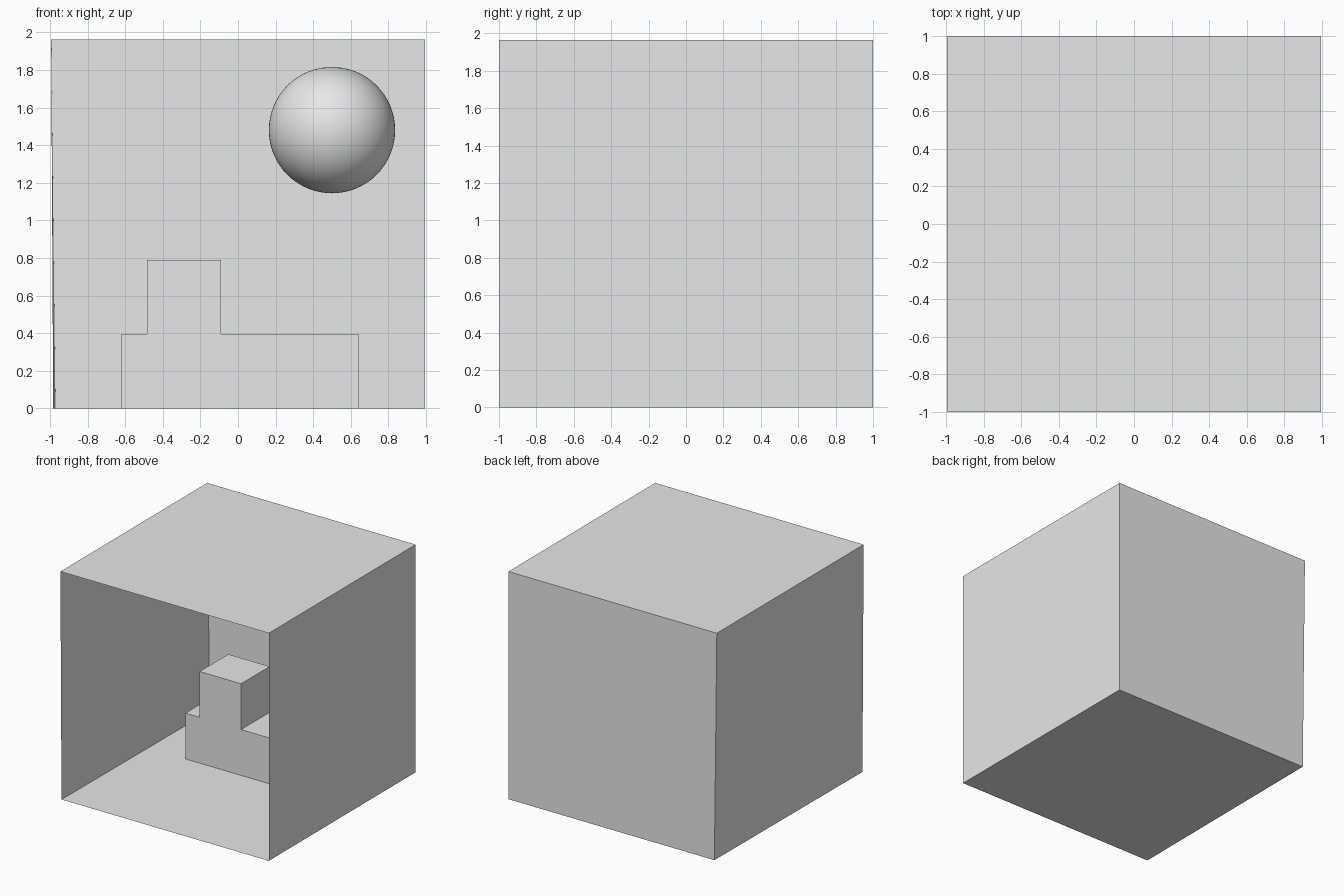
import bpy
import bmesh

# Remove the default cube only
cube = bpy.data.objects.get("Cube")
if cube:
    bpy.data.objects.remove(cube, do_unlink=True)

# Single plain material
grey = bpy.data.materials.new("light grey")
grey.use_nodes = True
grey.diffuse_color = (0.8, 0.8, 0.8, 1)
grey.node_tree.nodes["Principled BSDF"].inputs["Base Color"].default_value = (0.8, 0.8, 0.8, 1)


def add_object(name, bm):
    mesh = bpy.data.meshes.new(name)
    bm.to_mesh(mesh)
    bm.free()
    mesh.materials.append(grey)
    obj = bpy.data.objects.new(name, mesh)
    bpy.context.collection.objects.link(obj)
    return obj


# Room: thin-walled box, open at the front, with one slightly leaning wall
HALF_WIDTH, HEIGHT = 0.994, 1.963
bm = bmesh.new()
bmesh.ops.create_cube(bm, size=2)
bm.normal_update()
front = [f for f in bm.faces if f.normal.y < -0.9]
bmesh.ops.delete(bm, geom=front, context='FACES_ONLY')
for v in bm.verts:
    low, left_side, back = v.co.z < 0, v.co.x < 0, v.co.y > 0
    v.co.x *= HALF_WIDTH
    v.co.z = 0 if low else HEIGHT
    if low and left_side:
        v.co.x = -0.971 if back else -0.983
add_object("room", bm)

# Stepped block: wide base with a raised post, extruded from one profile
BLOCK_FRONT, BLOCK_DEPTH = 0.17, 0.39
profile = [(-0.62, 0), (0.64, 0), (0.64, 0.395), (-0.09, 0.395),
           (-0.09, 0.79), (-0.485, 0.79), (-0.485, 0.395), (-0.62, 0.395)]
bm = bmesh.new()
face = bm.faces.new([bm.verts.new((x, BLOCK_FRONT, z)) for x, z in profile])
result = bmesh.ops.extrude_face_region(bm, geom=[face], use_keep_orig=True)
moved = [g for g in result["geom"] if isinstance(g, bmesh.types.BMVert)]
bmesh.ops.translate(bm, verts=moved, vec=(0, BLOCK_DEPTH, 0))
bmesh.ops.recalc_face_normals(bm, faces=bm.faces)
add_object("stepped_block", bm)

# Floating ball
bm = bmesh.new()
bmesh.ops.create_uvsphere(bm, u_segments=64, v_segments=32, radius=0.336)
for f in bm.faces:
    f.smooth = True
ball = add_object("ball", bm)
ball.location = (0.5, 0.4, 1.48)
